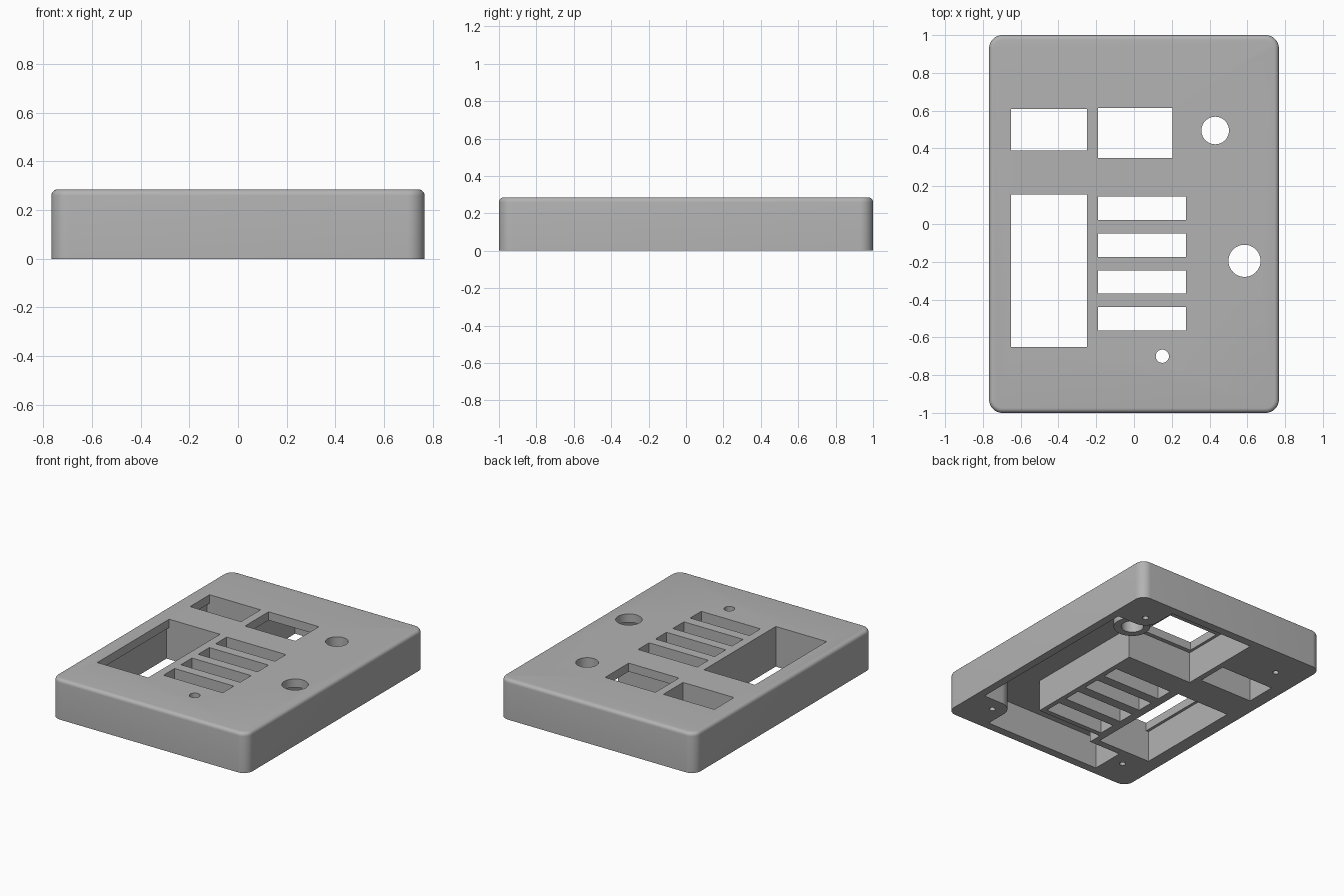
import bpy, bmesh
from math import cos, sin, radians, tau

if "Cube" in bpy.data.objects:
    bpy.data.objects.remove(bpy.data.objects["Cube"], do_unlink=True)

HEIGHT = 0.285
CEILING = 0.225
LOW, HIGH = -0.1, 0.4      # cutters overshoot the case

grey = bpy.data.materials.new("case_grey")
grey.use_nodes = True
color = (0.45, 0.45, 0.45, 1)
grey.diffuse_color = color
grey.node_tree.nodes["Principled BSDF"].inputs["Base Color"].default_value = color


def prism(name, outline, z0, z1):
    """Solid made by raising a flat outline from z0 to z1."""
    bm = bmesh.new()
    face = bm.faces.new([bm.verts.new((x, y, z0)) for x, y in outline])
    top = bmesh.ops.extrude_face_region(bm, geom=[face])["geom"]
    bmesh.ops.translate(bm, vec=(0, 0, z1 - z0),
                        verts=[v for v in top if isinstance(v, bmesh.types.BMVert)])
    bmesh.ops.recalc_face_normals(bm, faces=bm.faces)
    mesh = bpy.data.meshes.new(name)
    bm.to_mesh(mesh)
    bm.free()
    mesh.materials.append(grey)
    obj = bpy.data.objects.new(name, mesh)
    bpy.context.collection.objects.link(obj)
    return obj


def rect(x0, x1, y0, y1):
    return [(x0, y0), (x1, y0), (x1, y1), (x0, y1)]


def arc(cx, cy, r, start, end, steps):
    angles = [radians(start + (end - start) * i / steps) for i in range(steps + 1)]
    return [(cx + r * cos(a), cy + r * sin(a)) for a in angles]


def circle(cx, cy, r, n=48):
    return [(cx + r * cos(tau * i / n), cy + r * sin(tau * i / n)) for i in range(n)]


def combine(target, tool, operation):
    mod = target.modifiers.new(operation.lower(), "BOOLEAN")
    mod.operation = operation
    mod.solver = "EXACT"
    mod.object = tool
    bpy.context.view_layer.objects.active = target
    bpy.ops.object.modifier_apply(modifier=mod.name)
    bpy.data.objects.remove(tool, do_unlink=True)


def cut(outline, z0=LOW, z1=HIGH):
    combine(case, prism("cutter", outline, z0, z1), "DIFFERENCE")


# Outer case: rounded corners, softened top rim
W, D, R = 0.767, 1.0, 0.07
outline = []
for sx, sy, start in ((1, 1, 0), (-1, 1, 90), (-1, -1, 180), (1, -1, 270)):
    outline += arc(sx * (W - R), sy * (D - R), R, start, start + 90, 10)
case = prism("case", outline, 0, HEIGHT)
bm = bmesh.new()
bm.from_mesh(case.data)
rim = [e for e in bm.edges if all(v.co.z > HEIGHT - 0.001 for v in e.verts)]
bmesh.ops.bevel(bm, geom=rim, offset=0.025, segments=5, profile=0.5, affect="EDGES")
bm.to_mesh(case.data)
bm.free()

# Hollow underside, running around the slotted block and the screw bosses
BX, BY, BR = 0.56, 0.785, 0.1
cavity = [(-0.46, -0.94), (BX - BR, -0.94)]
cavity += arc(BX, -BY, BR, 180, 90, 12) + [(0.71, BR - BY), (0.71, BY - BR)]
cavity += arc(BX, BY, BR, 270, 180, 12) + [(BX - BR, 0.94)]
cavity += [(-0.21, 0.94), (-0.21, 0.32), (0.31, 0.32), (0.31, -0.6),
           (-0.21, -0.6), (-0.21, -0.7), (-0.46, -0.7)]
cut(cavity, LOW, CEILING)

# Collar hanging below the upper round hole
combine(case, prism("collar", circle(0.43, 0.49, 0.12), 0.11, 0.25), "UNION")

# Rectangular openings, with a slight undercut on the left pair
for y0, y1 in ((0.39, 0.61), (-0.65, 0.155)):
    cut(rect(-0.65, -0.25, y0, y1))
    cut(rect(-0.67, -0.25, y0, y1), LOW, CEILING)
cut(rect(-0.19, 0.205, 0.35, 0.615))

# Row of four slots
for i in range(4):
    y = 0.083 - 0.195 * i
    cut(rect(-0.19, 0.275, y - 0.062, y + 0.062))

# Round holes through the top
for x, y, r in ((0.43, 0.495, 0.073), (0.585, -0.195, 0.085), (0.15, -0.7, 0.035)):
    cut(circle(x, y, r))

# Blind screw holes in the corners
for sx in (-1, 1):
    for sy in (-1, 1):
        cut(circle(sx * BX, sy * BY, 0.02, 24), LOW, 0.2)

bpy.ops.object.select_all(action="DESELECT")
case.select_set(True)
bpy.context.view_layer.objects.active = case
bpy.ops.object.shade_smooth_by_angle(angle=radians(30))
